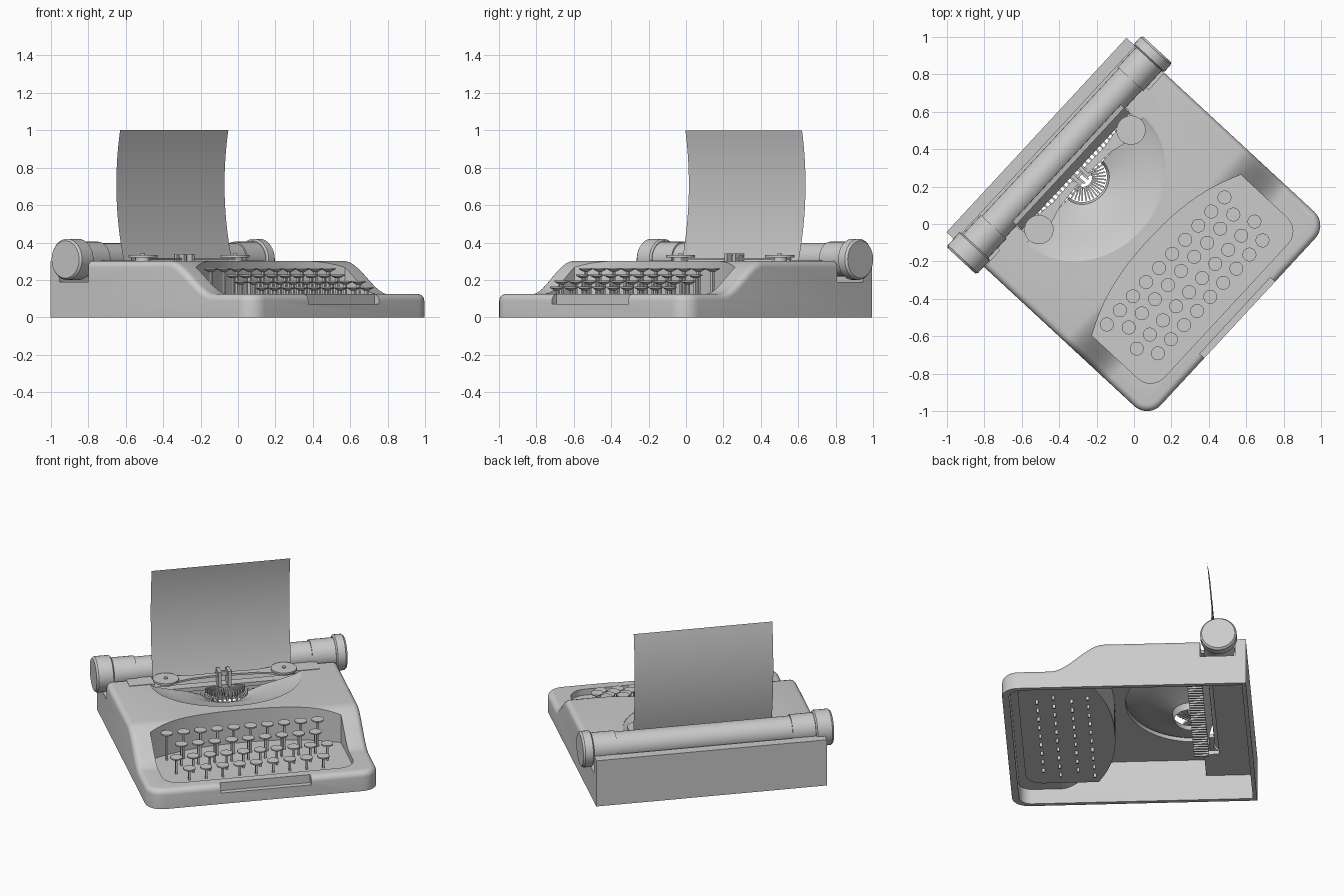
import bpy, bmesh, math
from mathutils import Matrix

if "Cube" in bpy.data.objects:
    bpy.data.objects.remove(bpy.data.objects["Cube"])

# Everything is built in the typewriter's own frame (x width, -y keyboard side),
# then turned to its resting angle.
TURN = Matrix.Rotation(math.radians(47.2), 4, 'Z')
CX = -0.005
FRONT, BACK = -0.762, 0.705
parts = []


def finish(name, bm, keep=True):
    bmesh.ops.recalc_face_normals(bm, faces=bm.faces)
    me = bpy.data.meshes.new(name)
    bm.to_mesh(me)
    bm.free()
    ob = bpy.data.objects.new(name, me)
    bpy.context.collection.objects.link(ob)
    if keep:
        parts.append(ob)
    return ob


def add_prism(bm, pts, lo, hi, axis='z'):
    """Extrude a 2D outline along z (pts = x,y) or x (pts = y,z)."""
    put = (lambda p, h: (p[0], p[1], h)) if axis == 'z' else (lambda p, h: (h, p[0], p[1]))
    a = [bm.verts.new(put(p, lo)) for p in pts]
    b = [bm.verts.new(put(p, hi)) for p in pts]
    bm.faces.new(a)
    bm.faces.new(b)
    for i in range(len(pts)):
        j = (i + 1) % len(pts)
        bm.faces.new((a[i], a[j], b[j], b[i]))


def add_box(bm, x0, x1, y0, y1, z0, z1):
    add_prism(bm, [(x0, y0), (x1, y0), (x1, y1), (x0, y1)], z0, z1)


def add_disc(bm, x, y, z, r1, r2, depth, n):
    bmesh.ops.create_cone(bm, cap_ends=True, segments=n, radius1=r1, radius2=r2, depth=depth,
                          matrix=Matrix.Translation((x, y, z)))


def lathe_x(name, prof, y, z, n=32):
    bm = bmesh.new()
    rings = [[bm.verts.new((x, y + r * math.cos(2 * math.pi * k / n), z + r * math.sin(2 * math.pi * k / n)))
              for k in range(n)] for x, r in prof]
    for a, b in zip(rings, rings[1:]):
        for k in range(n):
            j = (k + 1) % n
            bm.faces.new((a[k], a[j], b[j], b[k]))
    bm.faces.new(rings[0])
    bm.faces.new(rings[-1])
    return finish(name, bm)


def deck(y):
    t = min(1, max(0, (y + 0.47) / 0.32))
    return 0.125 + 0.177 * t * t * (3 - 2 * t)


def cut(ob, cutter):
    m = ob.modifiers.new('cut', 'BOOLEAN')
    m.operation, m.solver, m.object = 'DIFFERENCE', 'EXACT', cutter
    bpy.context.view_layer.objects.active = ob
    bpy.ops.object.modifier_apply(modifier=m.name)
    bpy.data.objects.remove(cutter)


def body_prism(pts, half, front, radius):
    bm = bmesh.new()
    add_prism(bm, pts, CX - half, CX + half, 'x')
    corner = [e for e in bm.edges if all(abs(v.co.y - front) < 1e-4 for v in e.verts)
              and abs(e.verts[0].co.x - e.verts[1].co.x) < 1e-4]
    bmesh.ops.bevel(bm, geom=corner, offset=radius, segments=7, profile=0.5, affect='EDGES')
    return bm


# Body shell: side profile across the width, with rounded corners and top edge
curve = [-0.47 + 0.32 * i / 14 for i in range(15)]
outer = [(FRONT, 0), (FRONT, 0.125)] + [(y, deck(y)) for y in curve] + [
    (0.43, 0.302), (0.43, 0.19), (0.64, 0.19), (0.64, 0.302), (BACK, 0.302), (BACK, 0)]
bm = body_prism(outer, 0.707, FRONT, 0.1)
bm.normal_update()
bmesh.ops.recalc_face_normals(bm, faces=bm.faces)
rim = [e for e in bm.edges if e.calc_face_angle(0) > 0.9
       and all(v.co.z > 0.05 for v in e.verts)
       and sum(v.co.y for v in e.verts) / 2 < 0.42]
bmesh.ops.bevel(bm, geom=rim, offset=0.035, segments=5, profile=0.5, affect='EDGES')
body = finish('body_shell', bm)

inner = [(-0.72, -0.1), (-0.72, 0.1)] + [(y, deck(y) - 0.027) for y in curve] + [
    (0.4, 0.275), (0.4, 0.165), (0.68, 0.165), (0.68, -0.1)]
cut(body, finish('cavity', body_prism(inner, 0.68, -0.72, 0.075), False))

# Keyboard opening with rounded front and arched back
W, R = 0.585, 0.1
half = [(W - R + R * math.cos(a), -0.575 + R * math.sin(a))
        for a in [-math.pi / 2 + math.pi / 2 * i / 6 for i in range(7)]]
half += [(W, -0.575 + 0.335 * i / 10) for i in range(1, 11)]
half += [(W * t, -0.115 - 0.125 * t ** 2.4) for t in [0.97 - 0.97 * i / 10 for i in range(10)]]
opening = [(CX + x, y) for x, y in half] + [(CX, -0.115)] + [(CX - x, y) for x, y in reversed(half)]
bm = bmesh.new()
add_prism(bm, opening, 0.05, 0.5)
cut(body, finish('keyboard_cut', bm, False))

# Type basket opening: half ellipse running back to the platen
A, B, CY = 0.46, 0.40, 0.35
arc = [math.pi + math.pi * i / 32 for i in range(33)]
bm = bmesh.new()
add_prism(bm, [(CX + A * math.cos(a), CY + B * math.sin(a)) for a in arc]
          + [(CX + 0.425, 0.38), (CX + 0.425, 0.49), (CX - 0.425, 0.49), (CX - 0.425, 0.38)], 0.1, 0.5)
cut(body, finish('basket_cut', bm, False))

# Recessed front latch
bm = bmesh.new()
add_box(bm, -0.27, 0.285, -0.9, -0.728, 0.072, 0.3)
cut(body, finish('latch_cut', bm, False))

# Keyboard pan: floor and walls up to the deck
bm = bmesh.new()
low = [bm.verts.new((x, y, 0.085)) for x, y in opening]
top = [bm.verts.new((x, y, deck(y) - 0.003)) for x, y in opening]
bm.faces.new(low)
for i in range(len(low)):
    j = (i + 1) % len(low)
    bm.faces.new((low[i], low[j], top[j], top[i]))
finish('keyboard_pan', bm)

# Keys: four staggered rows
bm = bmesh.new()
for x0, count, y, z in [(-0.492, 10, -0.258, 0.26), (-0.424, 9, -0.355, 0.226),
                        (-0.478, 10, -0.463, 0.192), (-0.42, 9, -0.563, 0.16)]:
    for i in range(count):
        x = x0 + 0.1027 * i
        add_disc(bm, x, y, z, 0.037, 0.037, 0.008, 20)
        add_disc(bm, x, y, z - 0.01, 0.014, 0.034, 0.012, 20)
        add_box(bm, x - 0.006, x + 0.006, y - 0.008, y + 0.008, 0.06, z - 0.01)
finish('keys', bm)

# Dished type basket
bm = bmesh.new()
rings = []
for s, z in [(1, 0.3), (0.94, 0.285), (0.75, 0.262), (0.5, 0.235), (0.3, 0.2), (0.27, 0.16)]:
    rings.append([bm.verts.new((CX + A * s * math.cos(a), CY + B * s * math.sin(a), z)) for a in arc])
for a, b in zip(rings, rings[1:]):
    for i in range(len(arc) - 1):
        bm.faces.new((a[i], a[i + 1], b[i + 1], b[i]))
finish('type_basket', bm)

# Type bars: fan in the middle, levers hanging behind
bm = bmesh.new()
for i in range(17):
    a = math.pi * (1.08 + 0.84 * i / 16)
    start = len(bm.verts)
    add_box(bm, 0.05, 0.125, -0.004, 0.004, 0.22, 0.25)
    bm.verts.ensure_lookup_table()
    bmesh.ops.transform(bm, verts=bm.verts[start:],
                        matrix=Matrix.Translation((CX, CY + 0.02, 0)) @ Matrix.Rotation(a, 4, 'Z'))
for i in range(30):
    x = CX - 0.42 + 0.84 * i / 29
    add_box(bm, x - 0.005, x + 0.005, 0.34, 0.43, 0.15, 0.18)
finish('type_bars', bm)

# Ribbon spools, arms and centre guide
bm = bmesh.new()
for s in (-1, 1):
    x = CX + s * 0.362
    add_disc(bm, x, 0.352, 0.327, 0.078, 0.078, 0.012, 28)
    add_disc(bm, x, 0.352, 0.31, 0.04, 0.04, 0.03, 20)
    add_disc(bm, x, 0.352, 0.335, 0.012, 0.012, 0.012, 12)
    add_prism(bm, [(CX + s * px, py) for px, py in [(0.36, 0.31), (0.2, 0.352), (0.03, 0.365),
                                                   (0.03, 0.4), (0.2, 0.395), (0.38, 0.42)]], 0.306, 0.318)
    add_box(bm, CX + s * 0.03 - 0.01, CX + s * 0.03 + 0.01, 0.35, 0.42, 0.24, 0.34)
add_box(bm, CX - 0.05, CX + 0.05, 0.385, 0.4, 0.3, 0.33)
finish('ribbon_carrier', bm)

# Rail plates beside the basket
bm = bmesh.new()
for s in (-1, 1):
    add_box(bm, CX + s * 0.43, CX + s * 0.585, 0.35, 0.47, 0.285, 0.305)
finish('rail_plates', bm)

# Platen roller with collars and end knobs
lathe_x('platen', [(-0.67, 0.093), (-0.52, 0.093), (-0.52, 0.085), (0.555, 0.085),
                   (0.555, 0.093), (0.71, 0.093)], 0.54, 0.312)
for name, x0, x1 in [('left_knob', -0.66, -0.77), ('right_knob', 0.7, 0.768)]:
    d = math.copysign(1, x1)
    lathe_x(name, [(x0, 0.1), (x0 + d * 0.008, 0.11), (x1 - d * 0.012, 0.11), (x1, 0.1)], 0.543, 0.31)

# Curved sheet of paper
bm = bmesh.new()
rows = []
for i in range(21):
    t = i / 20
    z = 0.25 + 0.75 * t
    y = 0.487 - 0.33 * (z - 0.71) ** 2
    rows.append([bm.verts.new((CX + x, y, z)) for x in (-0.425, 0.425)])
for a, b in zip(rows, rows[1:]):
    bm.faces.new((a[0], a[1], b[1], b[0]))
finish('paper', bm)

# Turn to final angle and shade
bpy.ops.object.select_all(action='DESELECT')
for ob in parts:
    ob.data.transform(TURN)
    ob.select_set(True)
bpy.context.view_layer.objects.active = body
bpy.ops.object.shade_smooth_by_angle(angle=math.radians(35))
